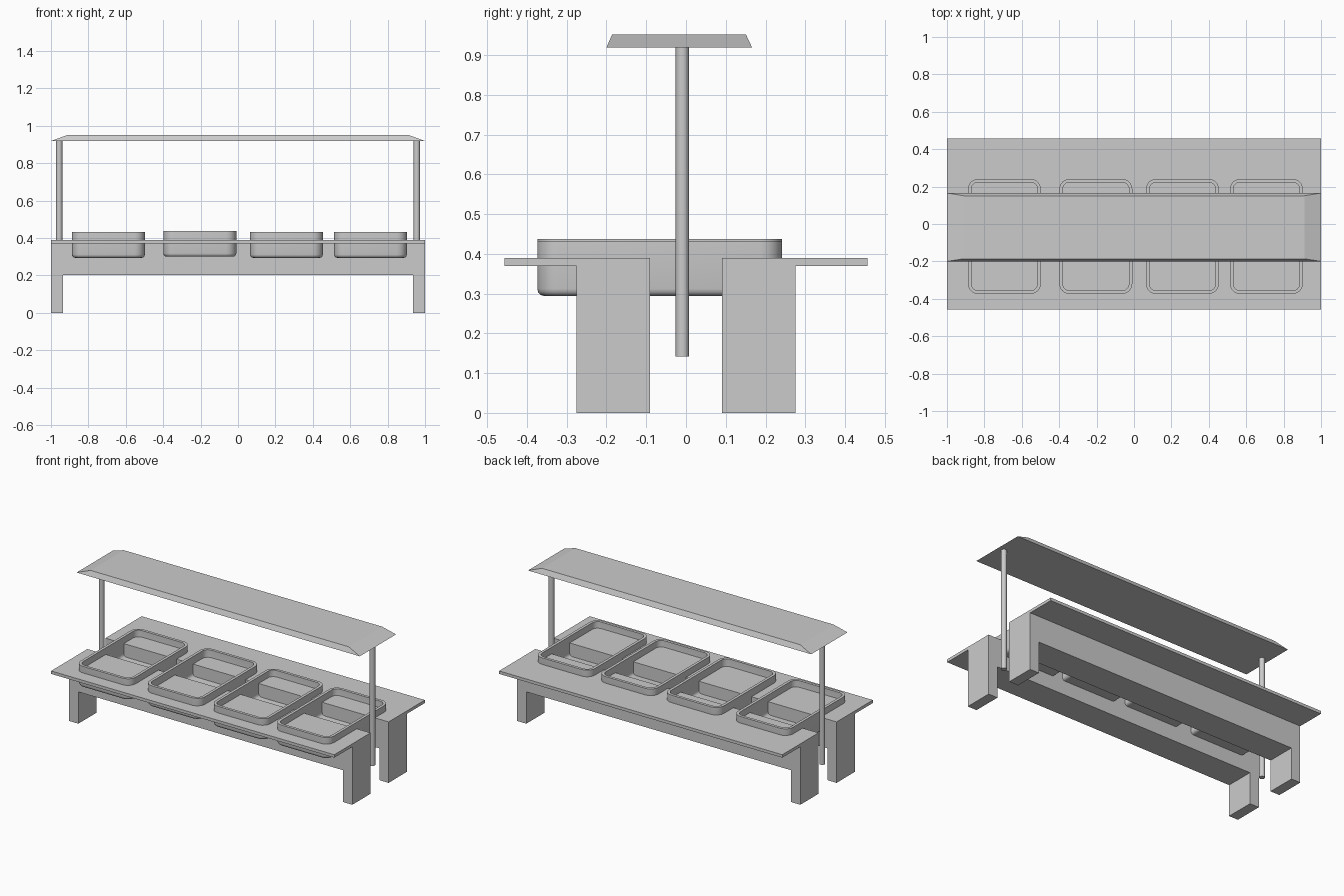
import bpy, bmesh, math

if "Cube" in bpy.data.objects:
    bpy.data.objects.remove(bpy.data.objects["Cube"])


def make_object(name, bm):
    bmesh.ops.recalc_face_normals(bm, faces=bm.faces)
    me = bpy.data.meshes.new(name)
    bm.to_mesh(me)
    bm.free()
    ob = bpy.data.objects.new(name, me)
    bpy.context.collection.objects.link(ob)
    return ob


def loft(name, loops):
    """Skin a stack of matching loops and cap both ends."""
    bm = bmesh.new()
    rings = [[bm.verts.new(p) for p in loop] for loop in loops]
    n = len(rings[0])
    for a, b in zip(rings, rings[1:]):
        for i in range(n):
            j = (i + 1) % n
            bm.faces.new((a[i], a[j], b[j], b[i]))
    bm.faces.new(rings[0])
    bm.faces.new(rings[-1])
    return make_object(name, bm)


def rect(x0, x1, y0, y1, z):
    return [(x0, y0, z), (x1, y0, z), (x1, y1, z), (x0, y1, z)]


def rounded_rect(x0, x1, y0, y1, z, inset, radius=0.055, steps=6):
    r = radius - inset
    pts = []
    corners = [(x1 - radius, y1 - radius), (x0 + radius, y1 - radius),
               (x0 + radius, y0 + radius), (x1 - radius, y0 + radius)]
    for q, (cx, cy) in enumerate(corners):
        for k in range(steps + 1):
            a = math.pi / 2 * (q + k / steps)
            pts.append((cx + r * math.cos(a), cy + r * math.sin(a), z))
    return pts


def smooth(ob, angle=35):
    bpy.ops.object.select_all(action='DESELECT')
    ob.select_set(True)
    bpy.context.view_layer.objects.active = ob
    bpy.ops.object.shade_smooth_by_angle(angle=math.radians(angle))


# Counter halves: L section swept along x, cut open between the end legs
cutter = loft("leg_opening_cutter", [rect(-0.935, 0.935, -0.6, 0.6, -0.1),
                                     rect(-0.935, 0.935, -0.6, 0.6, 0.203)])
cutter.hide_render = True
cutter.display_type = 'WIRE'
section = [(0.091, 0), (0.275, 0), (0.275, 0.37),
           (0.457, 0.37), (0.457, 0.389), (0.091, 0.389)]
for side, name in ((-1, "front_counter"), (1, "back_counter")):
    counter = loft(name, [[(x, side * y, z) for y, z in section] for x in (-1, 1)])
    mod = counter.modifiers.new("leg_opening", 'BOOLEAN')
    mod.operation = 'DIFFERENCE'
    mod.solver = 'EXACT'
    mod.object = cutter
    bpy.context.view_layer.objects.active = counter
    bpy.ops.object.modifier_apply(modifier=mod.name)
bpy.data.objects.remove(cutter)

# Food trays: rounded pans with a thin wall and curved bottom edge
T, R = 0.018, 0.018
tray_places = [(-0.693, 0.294), (-0.204, 0.300), (0.259, 0.294), (0.708, 0.294)]
for i, (cx, z0) in enumerate(tray_places):
    box = (cx - 0.195, cx + 0.195, -0.374, 0.241)
    angles = [math.pi / 2 * k / 3 for k in range(4)]
    outer = [rounded_rect(*box, z0 + R * (1 - math.cos(a)), R * (1 - math.sin(a)))
             for a in angles]
    rim = [rounded_rect(*box, z0 + 0.137, 0), rounded_rect(*box, z0 + 0.137, T)]
    inner = [rounded_rect(*box, z0 + 0.012 + R * (1 - math.cos(a)),
                          T + R * (1 - math.sin(a))) for a in reversed(angles)]
    smooth(loft(f"tray_{i + 1}", outer + rim + inner))

# Canopy posts
for side, name in ((-1, "left_post"), (1, "right_post")):
    loops = [[(side * 0.956 + 0.017 * math.cos(k * math.tau / 12),
               -0.009 + 0.017 * math.sin(k * math.tau / 12), z) for k in range(12)]
             for z in (0.142, 0.92)]
    smooth(loft(name, loops))

# Canopy: shallow frustum
loft("canopy", [rect(-1, 1, -0.2, 0.166, 0.919),
                rect(-0.912, 0.912, -0.186, 0.151, 0.951)])
